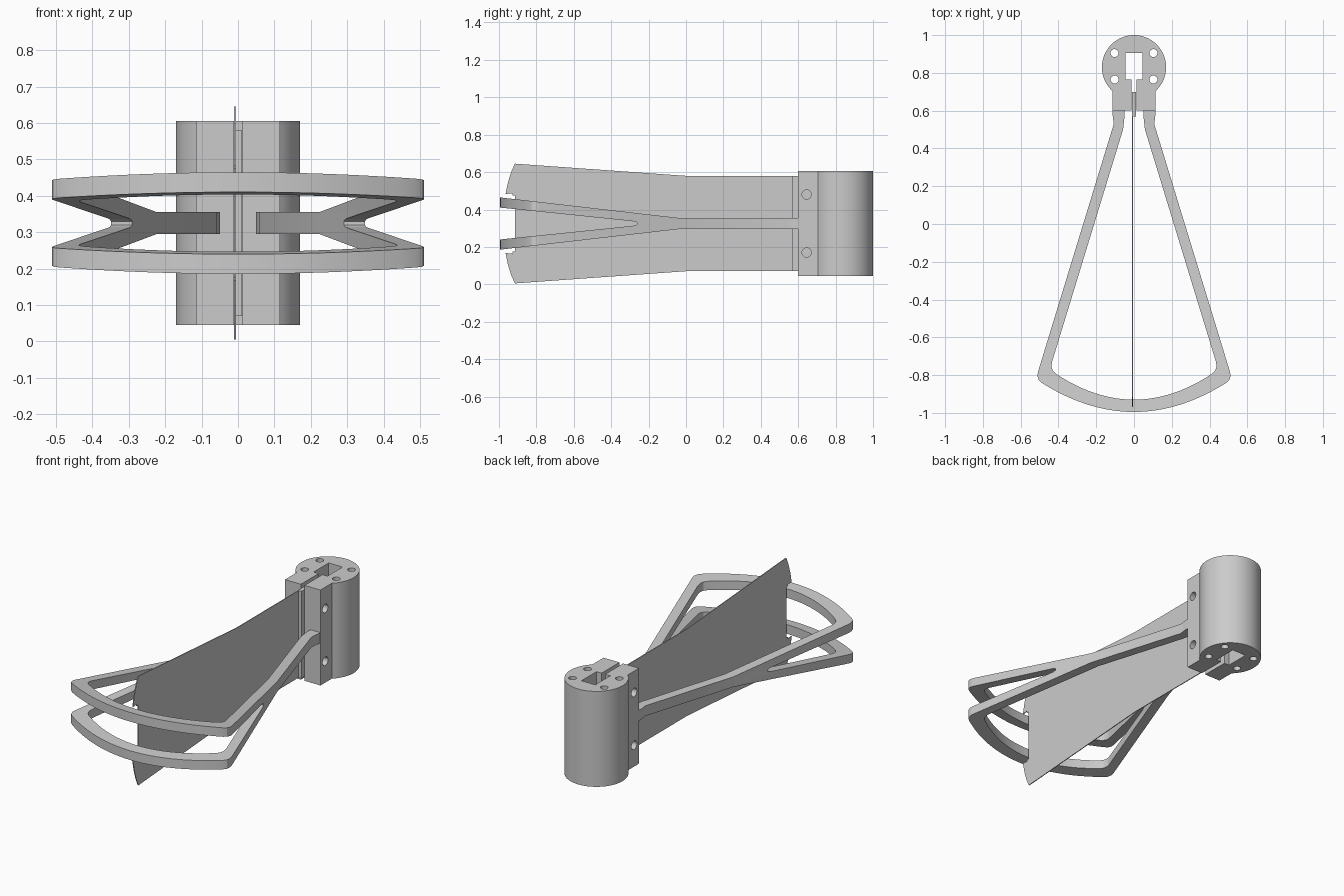
import bpy, bmesh, math
from mathutils import Vector

cube = bpy.data.objects.get("Cube")
if cube:
    bpy.data.objects.remove(cube, do_unlink=True)

grey = bpy.data.materials.new("plain_grey")
grey.use_nodes = True
grey.diffuse_color = (0.6, 0.6, 0.6, 1)
grey.node_tree.nodes["Principled BSDF"].inputs["Base Color"].default_value = (0.6, 0.6, 0.6, 1)

MID = 0.325  # height of the mirror plane


def prism(name, outline, axis, low, high):
    """Extrude a 2D outline along x (outline in y, z) or z (outline in x, y)."""
    bm = bmesh.new()
    place = (lambda a, b: (low, a, b)) if axis == "x" else (lambda a, b: (a, b, low))
    face = bm.faces.new([bm.verts.new(place(a, b)) for a, b in outline])
    new = bmesh.ops.extrude_face_region(bm, geom=[face])["geom"]
    step = Vector((high - low, 0, 0)) if axis == "x" else Vector((0, 0, high - low))
    bmesh.ops.translate(bm, vec=step, verts=[v for v in new if isinstance(v, bmesh.types.BMVert)])
    bmesh.ops.recalc_face_normals(bm, faces=bm.faces)
    mesh = bpy.data.meshes.new(name)
    bm.to_mesh(mesh)
    bm.free()
    mesh.materials.append(grey)
    obj = bpy.data.objects.new(name, mesh)
    bpy.context.collection.objects.link(obj)
    return obj


def arc(cx, cy, r, start, end, n):
    angles = [math.radians(start + (end - start) * i / n) for i in range(n + 1)]
    return [(cx + r * math.cos(a), cy + r * math.sin(a)) for a in angles]


def rect(a0, a1, b0, b1):
    return [(a0, b0), (a1, b0), (a1, b1), (a0, b1)]


def combine(obj, tool, operation):
    mod = obj.modifiers.new("cut", "BOOLEAN")
    mod.operation, mod.object, mod.solver = operation, tool, "EXACT"
    bpy.context.view_layer.objects.active = obj
    bpy.ops.object.modifier_apply(modifier=mod.name)
    bpy.data.objects.remove(tool, do_unlink=True)


def smooth(obj):
    bpy.ops.object.select_all(action="DESELECT")
    obj.select_set(True)
    bpy.context.view_layer.objects.active = obj
    bpy.ops.object.shade_smooth_by_angle(angle=math.radians(25))


def mirrored(half):
    """Close a left-right symmetric path given its +x half."""
    return half + [(-x, y) for x, y in reversed(half) if x > 0.0001]


# Hub: round column with a clamp block on its front
hub = prism("hub", arc(0, 0.83, 0.17, -47.4, 227.4, 64) + [(-0.115, 0.6), (0.115, 0.6)],
            "z", 0.045, 0.605)
combine(hub, prism("socket", rect(-0.045, 0.045, 0.765, 0.905), "z", -0.1, 0.8), "DIFFERENCE")
combine(hub, prism("slot", rect(-0.012, 0.012, 0.5, 0.8), "z", -0.1, 0.8), "DIFFERENCE")
for x in (-0.103, 0.103):
    for y in (0.765, 0.905):
        combine(hub, prism("pin_hole", arc(x, y, 0.021, 0, 345, 23), "z", -0.1, 0.8), "DIFFERENCE")
for z in (0.17, 0.48):
    combine(hub, prism("bolt_hole", arc(0.645, z, 0.025, 0, 345, 23), "x", -0.3, 0.3), "DIFFERENCE")
smooth(hub)

# Frame: open loop in plan, trimmed to a forked profile from the side
outer = [(0.113, 0.61), (0.113, 0.575), (0.107, 0.53), (0.509, -0.785),
         (0.511, -0.805), (0.505, -0.825), (0.49, -0.84)]
outer += [(0.49 * t, -0.995 + 0.155 * t * t) for t in [1 - i / 12 for i in range(1, 13)]]
inner = [(0.05, 0.61), (0.05, 0.57), (0.058, 0.5), (0.434, -0.73),
         (0.437, -0.755), (0.43, -0.777), (0.41, -0.795)]
inner += [(0.41 * t, -0.93 + 0.135 * t * t) for t in [1 - i / 12 for i in range(1, 13)]]
frame = prism("frame", mirrored(outer) + mirrored(inner)[::-1], "z", 0.1, 0.55)

upper = [(0.7, 0.355), (-0.04, 0.355), (-1.05, 0.471), (-1.05, 0.416)]
tip = [(-0.29, 0.338), (-0.272, 0.335), (-0.262, 0.33)]
half = upper + tip
fork = prism("fork", half + [(y, 2 * MID - z) for y, z in reversed(half)], "x", -0.7, 0.7)
combine(frame, fork, "INTERSECT")
smooth(frame)

# Vane: thin upright sheet, flaring towards its notched free end
edge = [(0.69, 0.58), (0, 0.58), (-0.915, 0.645), (-0.935, 0.6), (-0.952, 0.545),
        (-0.965, 0.482), (-0.928, 0.487), (-0.928, 0.475), (-0.915, 0.475)]
prism("vane", edge + [(y, 2 * MID - z) for y, z in reversed(edge)], "x", -0.011, -0.006)

# Vane root: thicker strip clamped in the hub slot
prism("vane_root", rect(0.57, 0.7, 0.07, 0.58), "x", -0.0115, 0.0115)
